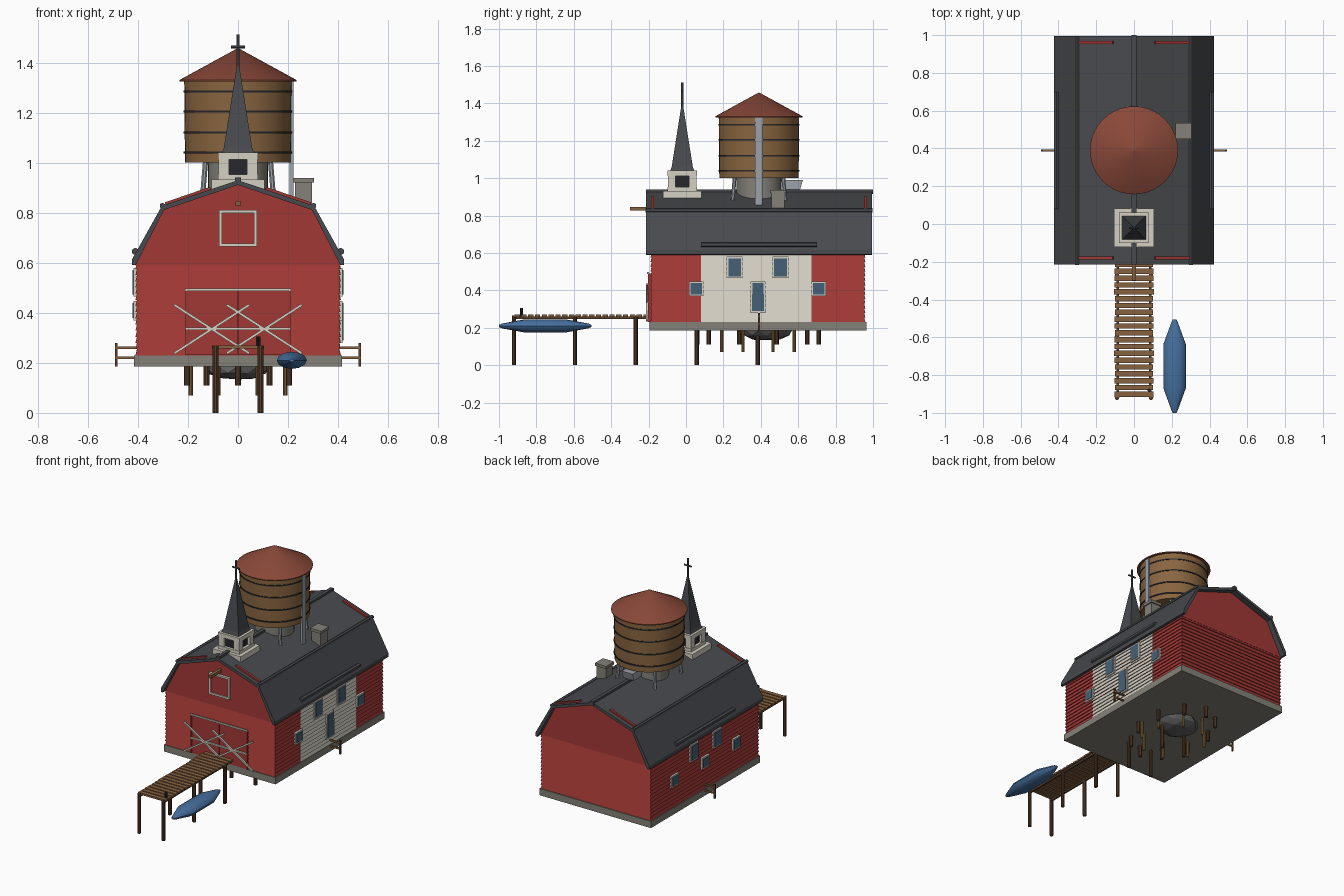
import bpy, bmesh, math, random
from mathutils import Vector

if "Cube" in bpy.data.objects:
    bpy.data.objects.remove(bpy.data.objects["Cube"])

random.seed(4)
MATS = {}
COL = dict(red=(.36, .04, .035), roof=(.065, .068, .075), stone=(.23, .22, .19), cream=(.66, .63, .55),
           wood=(.24, .12, .05), dark_wood=(.1, .05, .025), ochre=(.3, .17, .05), tank=(.25, .13, .05),
           rust=(.25, .065, .04), black=(.02, .02, .025), blue=(.06, .16, .34), glass=(.06, .12, .19),
           steel=(.33, .36, .4), rock=(.12, .12, .12))


def make(name, verts, faces, col, smooth=False):
    me = bpy.data.meshes.new(name)
    me.from_pydata(verts, [], faces)
    bm = bmesh.new()
    bm.from_mesh(me)
    bmesh.ops.recalc_face_normals(bm, faces=bm.faces)
    bm.to_mesh(me)
    bm.free()
    if col not in MATS:
        MATS[col] = bpy.data.materials.new(col)
        MATS[col].diffuse_color = (*COL[col], 1)
    me.materials.append(MATS[col])
    ob = bpy.data.objects.new(name, me)
    bpy.context.collection.objects.link(ob)
    if smooth:
        bpy.ops.object.select_all(action='DESELECT')
        bpy.context.view_layer.objects.active = ob
        ob.select_set(True)
        bpy.ops.object.shade_smooth_by_angle(angle=math.radians(35))
    return ob


def loft(name, rings, col, smooth=False):
    """Skin a list of equal closed rings and cap both ends."""
    n = len(rings[0])
    faces = [[k * n + i, k * n + (i + 1) % n, (k + 1) * n + (i + 1) % n, (k + 1) * n + i]
             for k in range(len(rings) - 1) for i in range(n)]
    faces += [list(range(n)), [(len(rings) - 1) * n + i for i in range(n)]]
    return make(name, [p for r in rings for p in r], faces, col, smooth)


def rect(x0, x1, y0, y1, z):
    return [(x0, y0, z), (x1, y0, z), (x1, y1, z), (x0, y1, z)]


def box(name, x0, x1, y0, y1, z0, z1, col):
    return loft(name, [rect(x0, x1, y0, y1, z0), rect(x0, x1, y0, y1, z1)], col)


def prism(name, prof, y0, y1, col):
    return loft(name, [[(x, y, z) for x, z in prof] for y in (y0, y1)], col)


def turned(name, x, y, prof, col, n=32, turn=0.0):
    return loft(name, [[(x + r * math.cos(turn + math.tau * i / n), y + r * math.sin(turn + math.tau * i / n), z)
                        for i in range(n)] for r, z in prof], col, n > 8)


def bar(name, a, b, w, col, n=4):
    a, b = Vector(a), Vector(b)
    q = (b - a).to_track_quat('Z', 'Y')
    ring = [q @ Vector((w * math.cos(math.tau * (i + .5) / n), w * math.sin(math.tau * (i + .5) / n), 0))
            for i in range(n)]
    return loft(name, [[tuple(p + v) for v in ring] for p in (a, b)], col, n > 6)


# Foundation and lapped siding
box("foundation", -.415, .415, -.195, .965, .185, .23, "stone")


def siding(name, x0, x1, y0, y1, n, col, ylap=.006):
    rings = []
    h = .37 / n
    for i in range(n):
        z = .23 + i * h
        rings += [rect(x0 - .006, x1 + .006, y0 - ylap, y1 + ylap, z), rect(x0, x1, y0, y1, z + h)]
    loft(name, rings, col)


siding("lap_siding", -.404, .404, -.184, .953, 15, "red")
siding("white_siding_patch", .38, .4055, .08, .67, 15, "cream", 0)

# Gambrel gables and roof shell
half = [(.41, .59), (.298, .812), (0, .912)]
gable = half + [(-x, z) for x, z in half[-2::-1]]
prism("gable_ends", gable, -.187, .957, "red")
outer = [(.424, .592), (.423, .615), (.304, .828), (0, .93)]
inner = [(0, .911), (.296, .811), (.409, .59)]
for s in (-1, 1):
    prism("roof_side", [(s * x, z) for x, z in outer + inner], -.215, .995, "roof")
    bar("roof_seam", (s * .302, -.216, .828), (s * .302, .996, .828), .012, "roof", 6)
    bar("eave_rail", (s * .41, .08, .645), (s * .41, .70, .645), .015, "roof", 6)
    for y in (-.18, .96):
        bar("gable_edge_trim", (s * .11, y, .896), (s * .29, y, .834), .011, "red")
box("ridge_cap", -.012, .012, -.215, 1, .915, .94, "roof")


# Side windows with frames
def window(s, y, z0, z1, w):
    x = s * .40
    box("window_frame", *sorted((x, s * .418)), y - w, y + w, z0, z1, "cream")
    box("window_glass", *sorted((x, s * .421)), y - w + .009, y + w - .009, z0 + .009, z1 - .009, "glass")


for s in (-1, 1):
    for y, z0, z1, w in ((.26, .465, .58, .043), (.505, .465, .58, .043), (.055, .37, .448, .039),
                         (.71, .37, .448, .039), (.385, .37, .448, .039)):
        window(s, y, z0, z1, w)
    # Small side landing rails
    for z in (.22, .26):
        bar("side_rail", (s * .40, .39, z), (s * .492, .39, z), .007, "wood")
    bar("side_rail_post", (s * .487, .39, .185), (s * .487, .39, .28), .007, "dark_wood")
window(1, .385, .28, .39, .042)

# Barn doors with cross braces
for s in (-1, 1):
    box("barn_door", *sorted((s * .002, s * .207)), -.2, -.18, .232, .49, "red")
    c = s * .105
    for t in (-1, 1):
        bar("door_cross_brace", (c - .15, -.208, .335 - t * .097), (c + .15, -.208, .335 + t * .097), .007, "cream")
    bar("door_stile", (s * .207, -.2, .232), (s * .207, -.2, .49), .005, "red")
bar("door_mid_rail", (-.21, -.205, .337), (.21, -.205, .337), .007, "cream")
bar("door_track", (-.212, -.203, .493), (.212, -.203, .493), .007, "cream")

# Hayloft hatch and hoist beam
for s in (-1, 1):
    box("hatch_jamb", *sorted((s * .064, s * .076)), -.203, -.18, .665, .81, "cream")
for z in (.665, .798):
    box("hatch_rail", -.076, .076, -.203, -.18, z, z + .012, "cream")
box("hatch_panel", -.065, .065, -.194, -.18, .67, .8, "red")
box("hoist_beam", -.01, .01, -.30, -.18, .827, .847, "wood")

# Steeple
cy = -.02
box("steeple_base", -.105, .105, cy - .103, cy + .103, .885, .932, "cream")
box("belfry_core", -.062, .062, cy - .062, cy + .062, .93, 1.036, "black")
for z, h in ((.93, .022), (1.012, .028)):
    box("belfry_band", -.08, .08, cy - .08, cy + .08, z, z + h, "cream")
for sx in (-1, 1):
    for sy in (-1, 1):
        x, y = sx * .056, cy + sy * .056
        box("belfry_corner", x - .021, x + .021, y - .021, y + .021, .93, 1.03, "cream")
turned("spire", 0, cy, [(.092, 1.035), (.08, 1.06), (.004, 1.40)], "roof", 4, math.pi / 4)
bar("cross_upright", (0, cy, 1.36), (0, cy, 1.512), .006, "roof", 6)
bar("cross_arm", (-.027, cy, 1.463), (.027, cy, 1.463), .006, "roof", 6)

# Water tank
ty = .39
turned("tank_riser", 0, ty, [(.12, .84), (.12, 1.0)], "stone")
turned("tank", 0, ty, [(.212, 1.0), (.215, 1.33)], "tank", 40)
for z in (1.04, 1.12, 1.205, 1.285):
    turned("tank_hoop", 0, ty, [(.2175, z - .004), (.2175, z + .004)], "black", 40)
turned("tank_roof", 0, ty, [(.21, 1.328), (.233, 1.325), (.233, 1.331), (.003, 1.457)], "rust", 40)
for sx in (-1, 1):
    for sy in (-1, 1):
        bar("tank_leg", (sx * .142, ty + sy * .142, .86), (sx * .13, ty + sy * .13, 1.005), .011, "steel", 8)
box("tank_downpipe", .205, .221, ty - .02, ty + .018, .845, 1.33, "steel")
loft("tank_outlet", [rect(-.04, .04, .53, .61, .94), rect(-.04, .04, .52, .625, .99)], "steel")

# Chimney
box("chimney", .228, .296, .456, .526, .80, .925, "stone")
box("chimney_cap", .22, .304, .449, .534, .92, .938, "stone")

# Dock
N = 20
for i in range(N):
    y = -.902 + i * .0362
    w = .103 + random.uniform(-.002, .002)
    box("dock_plank", -w, w, y - .014, y + .014, .258, .27, "wood")
for s in (-1, 1):
    bar("dock_stringer", (s * .085, -.915, .253), (s * .085, -.19, .253), .009, "dark_wood")
    for k in range(5):
        y = -.92 + k * .326
        turned("dock_post", s * .09, y, [(.012, 0), (.012, .265 if k < 3 else .2)], "dark_wood", 10)
turned("mooring_post", .08, -.88, [(.009, .26), (.009, .305)], "black", 10)

# Pilings and rock under the barn
for i in range(10):
    a = math.tau * (i + .5) / 10
    turned("short_piling", .215 * math.cos(a), .385 + .325 * math.sin(a), [(.012, .11), (.012, .2)], "dark_wood", 10)
for i in range(8):
    a = math.tau * (i + .5) / 8
    turned("long_piling", .205 * math.cos(a), .385 + .21 * math.sin(a), [(.009, .07), (.009, .2)], "ochre", 10)
bm = bmesh.new()
bmesh.ops.create_icosphere(bm, subdivisions=2, radius=1)
pts = [v.co * random.uniform(.88, 1.05) for v in bm.verts]
make("rock", [(p.x * .14, .43 + p.y * .14, .185 + p.z * .055) for p in pts],
     [[v.index for v in f.verts] for f in bm.faces], "rock")
bm.free()

# Canoe
rings = []
for t, w, h in ((-.247, .01, .006), (-.23, .018, .013), (-.115, .06, .034), (.115, .06, .034), (.23, .018, .013), (.247, .01, .006)):
    rings.append([(.215 + w * math.cos(math.tau * i / 12), -.753 + t, .21 + h * math.sin(math.tau * i / 12))
                  for i in range(12)])
loft("canoe", rings, "blue", True)

for m in bpy.data.materials:
    if m.users and not m.is_grease_pencil:
        m.use_nodes = True
        m.node_tree.nodes["Principled BSDF"].inputs["Base Color"].default_value = m.diffuse_color
